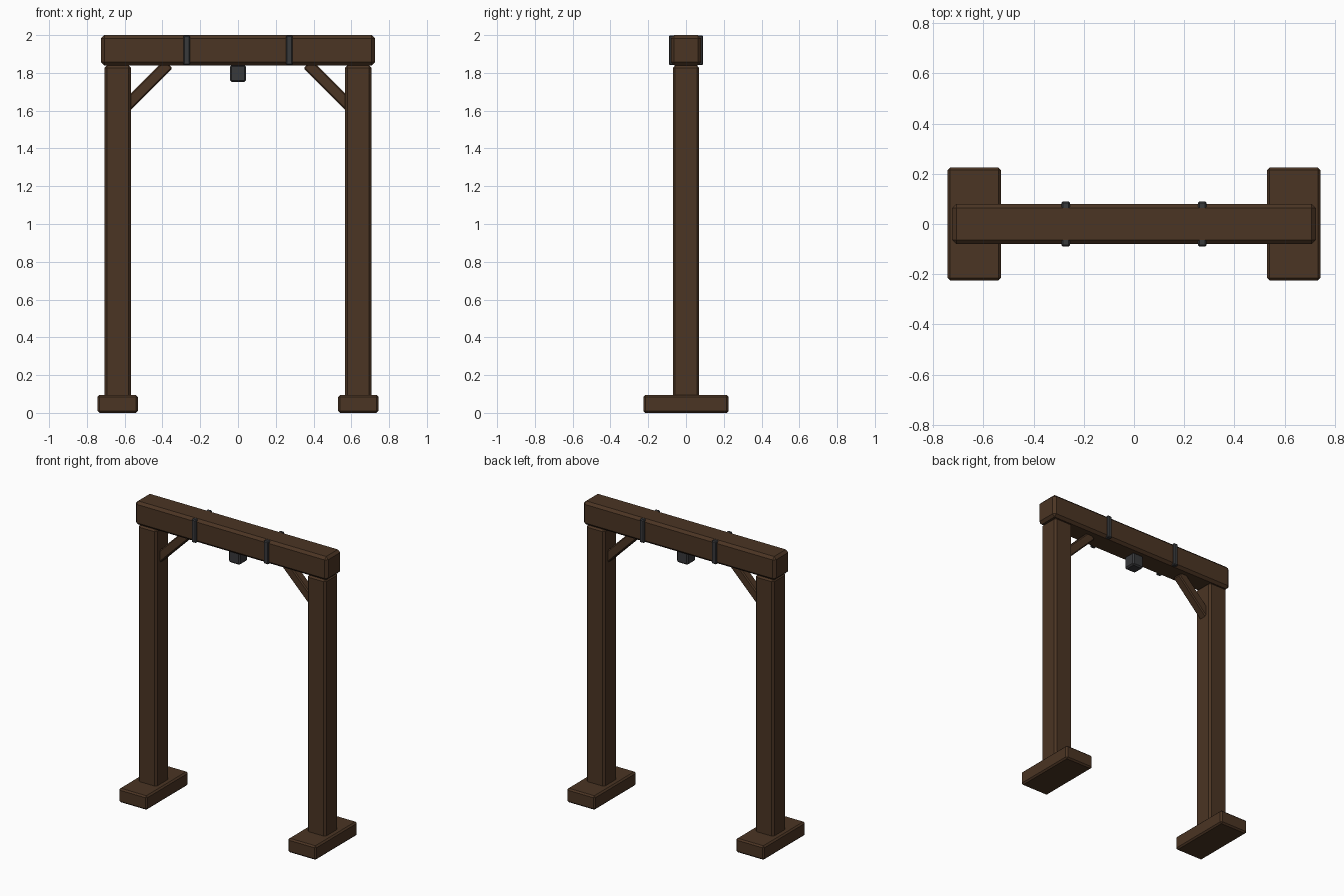
import bpy
import math

if "Cube" in bpy.data.objects:
    bpy.data.objects.remove(bpy.data.objects["Cube"])


def material(name, rgb):
    m = bpy.data.materials.new(name)
    m.diffuse_color = (*rgb, 1.0)
    m.use_nodes = True
    m.node_tree.nodes["Principled BSDF"].inputs["Base Color"].default_value = m.diffuse_color
    return m


wood = material("dark_wood", (0.070, 0.035, 0.017))
iron = material("dark_iron", (0.040, 0.041, 0.044))


def block(name, center, size, mat, bevel, tilt=0.0):
    """Box with chamfered edges, optionally tilted about the depth axis."""
    bpy.ops.mesh.primitive_cube_add(size=1, location=center)
    ob = bpy.context.object
    ob.name = name
    ob.scale = size
    bpy.ops.object.transform_apply(location=False, rotation=False, scale=True)
    ob.rotation_euler.y = tilt
    ob.data.materials.append(mat)
    mod = ob.modifiers.new("chamfer", "BEVEL")
    mod.width = bevel
    mod.segments = 1
    mod.limit_method = 'ANGLE'
    return ob


# Crossbeam
block("crossbeam", (0, 0, 1.92), (1.45, 0.16, 0.16), wood, 0.017)

# Hanging block under the beam
block("hanging_block", (0, 0, 1.797), (0.085, 0.085, 0.09), iron, 0.009)

for side, s in (("left", -1), ("right", 1)):
    # Foot and post
    block(side + "_foot", (s * 0.637, 0, 0.0475), (0.213, 0.45, 0.095), wood, 0.01)
    block(side + "_post", (s * 0.637, 0, 0.955), (0.14, 0.14, 1.77), wood, 0.013)

    # Diagonal brace between post and beam
    x0, z0, x1, z1 = 0.62, 1.595, 0.368, 1.847
    block(side + "_brace", (s * (x0 + x1) / 2, 0, (z0 + z1) / 2),
          (math.hypot(x1 - x0, z1 - z0), 0.06, 0.06), wood, 0.007,
          tilt=s * math.pi / 4)

    # Iron strap around the beam
    block(side + "_strap", (s * 0.272, 0, 1.92), (0.035, 0.18, 0.158), iron, 0.006)
